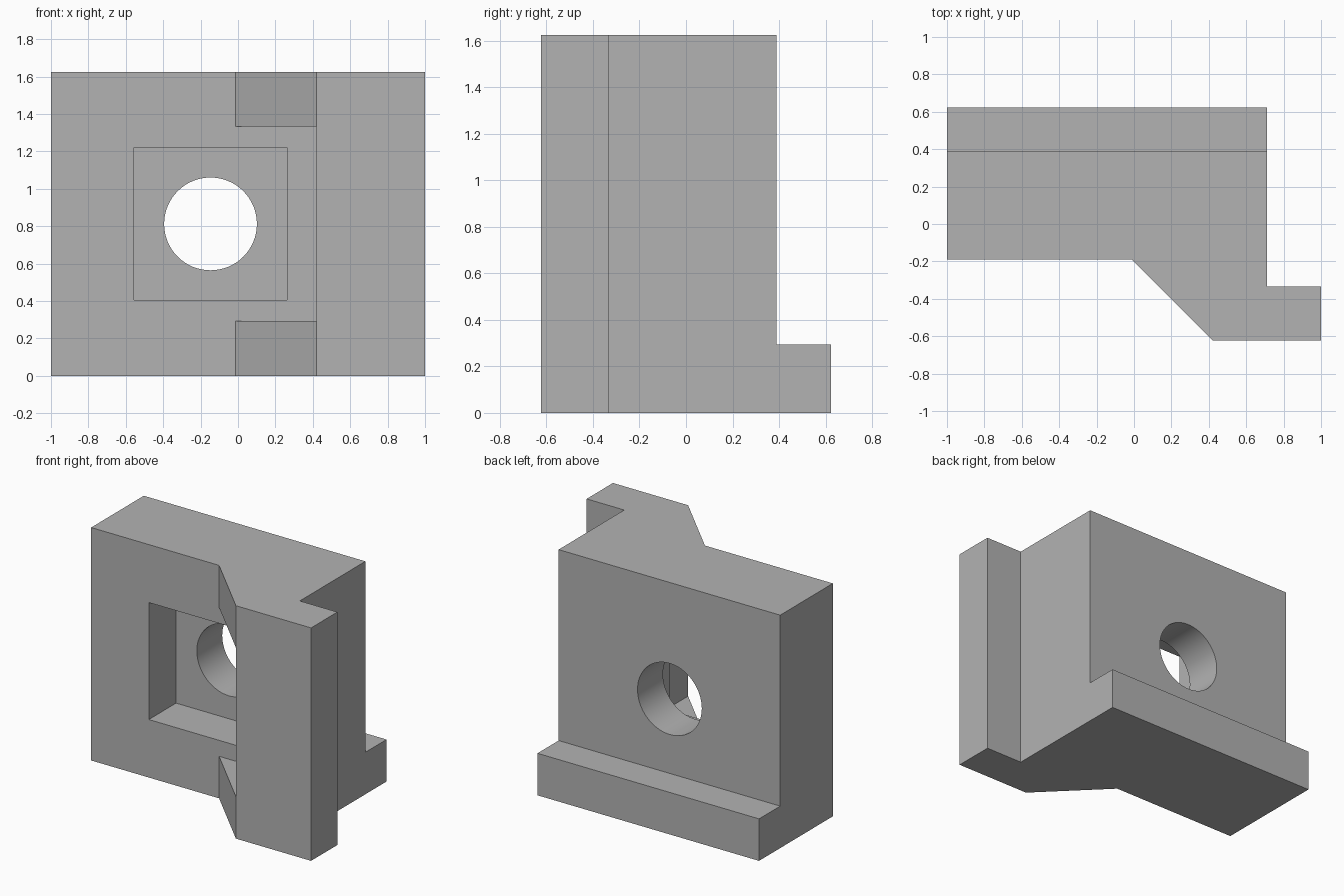
import bpy
import bmesh
from mathutils import Matrix

cube = bpy.data.objects.get("Cube")
if cube:
    bpy.data.objects.remove(cube, do_unlink=True)

HEIGHT = 1.625
FRONT, BACK, DEPTH = -0.19, 0.39, 0.623   # plate faces and overall half depth
RIB = 0.293                               # height of the foot and corner ribs
HOLE_X, HOLE_Z = -0.147, HEIGHT / 2

grey = bpy.data.materials.new("plain grey")
grey.use_nodes = True
colour = (0.45, 0.45, 0.45, 1)
grey.diffuse_color = colour
grey.node_tree.nodes["Principled BSDF"].inputs["Base Color"].default_value = colour


def finish(name, bm):
    bmesh.ops.recalc_face_normals(bm, faces=bm.faces)
    mesh = bpy.data.meshes.new(name)
    bm.to_mesh(mesh)
    bm.free()
    mesh.materials.append(grey)
    obj = bpy.data.objects.new(name, mesh)
    bpy.context.collection.objects.link(obj)
    return obj


def prism(name, outline, z0, z1):
    bm = bmesh.new()
    face = bm.faces.new([bm.verts.new((x, y, z0)) for x, y in outline])
    top = bmesh.ops.extrude_face_region(bm, geom=[face])["geom"]
    verts = [v for v in top if isinstance(v, bmesh.types.BMVert)]
    bmesh.ops.translate(bm, verts=verts, vec=(0, 0, z1 - z0))
    return finish(name, bm)


def box(name, x0, x1, y0, y1, z0, z1):
    return prism(name, [(x0, y0), (x1, y0), (x1, y1), (x0, y1)], z0, z1)


def cylinder(name, radius, y0, y1):
    bm = bmesh.new()
    place = Matrix.Translation((HOLE_X, (y0 + y1) / 2, HOLE_Z)) @ Matrix.Rotation(1.5707963, 4, "X")
    bmesh.ops.create_cone(bm, cap_ends=True, segments=64, radius1=radius,
                          radius2=radius, depth=y1 - y0, matrix=place)
    return finish(name, bm)


# Full-height plan: plate, sloped corner and side flange
bracket = prism("bracket_block", [
    (-1, DEPTH), (-1, FRONT), (-0.013, FRONT), (0.42, -DEPTH),
    (1, -DEPTH), (1, -0.333), (0.71, -0.333), (0.71, DEPTH)], 0, HEIGHT)

# Cutters: space above the foot, gap between the ribs, square pocket, round hole
half = 0.408
cutters = [
    box("foot_cutter", -2, 2, BACK, 1, RIB, 2),
    box("rib_gap_cutter", -0.2, 0.42, -1, FRONT, RIB, HEIGHT - RIB),
    box("pocket_cutter", HOLE_X - half, HOLE_X + half, -0.4, 0.11,
        HOLE_Z - half, HOLE_Z + half),
    cylinder("hole_cutter", 0.248, 0, 1),
]
for cutter in cutters:
    cutter.hide_render = True
    mod = bracket.modifiers.new(cutter.name, "BOOLEAN")
    mod.operation = "DIFFERENCE"
    mod.solver = "EXACT"
    mod.object = cutter

# Bake the cuts and remove the cutters
bpy.context.view_layer.update()
graph = bpy.context.evaluated_depsgraph_get()
baked = bpy.data.meshes.new_from_object(bracket.evaluated_get(graph))
bracket.modifiers.clear()
bracket.data = baked
for cutter in cutters:
    bpy.data.objects.remove(cutter, do_unlink=True)

# Smooth hole wall, sharp edges elsewhere
bpy.ops.object.select_all(action="DESELECT")
bracket.select_set(True)
bpy.context.view_layer.objects.active = bracket
bpy.ops.object.shade_smooth_by_angle(angle=0.5)
